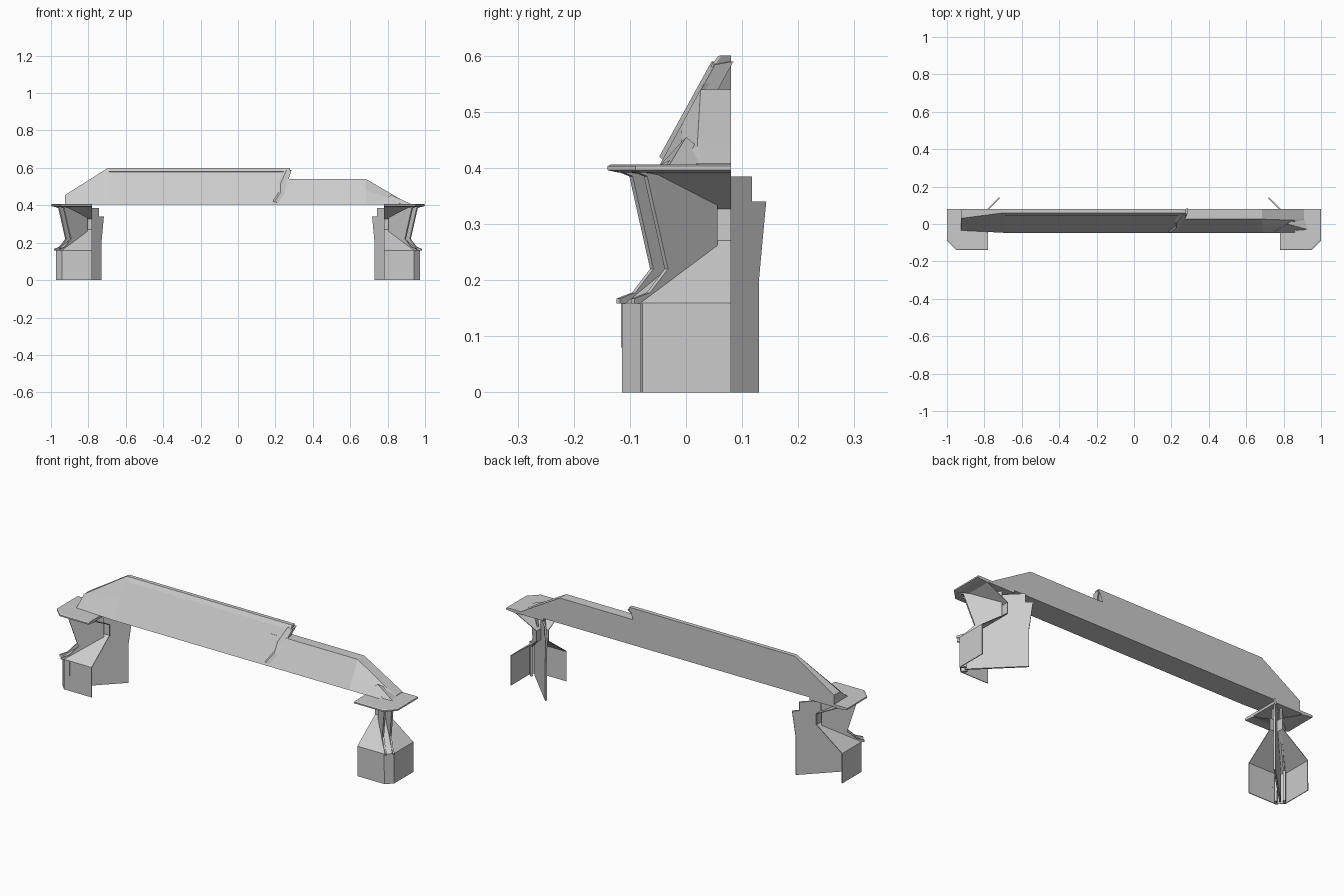
import bpy, bmesh
from mathutils import Vector

if "Cube" in bpy.data.objects:
    bpy.data.objects.remove(bpy.data.objects["Cube"])


def make(name, verts, faces, solid=0.0, smooth=None):
    me = bpy.data.meshes.new(name)
    me.from_pydata([tuple(v) for v in verts], [], faces)
    bm = bmesh.new()
    bm.from_mesh(me)
    bmesh.ops.remove_doubles(bm, verts=bm.verts, dist=1e-5)
    bmesh.ops.recalc_face_normals(bm, faces=bm.faces)
    bm.to_mesh(me)
    bm.free()
    ob = bpy.data.objects.new(name, me)
    bpy.context.collection.objects.link(ob)
    if solid:
        m = ob.modifiers.new("thickness", "SOLIDIFY")
        m.thickness = solid
        m.offset = 0
    return ob


def loft(name, rings, closed=True, caps=True, solid=0.0):
    n = len(rings[0])
    verts = [p for r in rings for p in r]
    faces = []
    for i in range(len(rings) - 1):
        for j in range(n if closed else n - 1):
            k = (j + 1) % n
            faces.append((i * n + j, i * n + k, (i + 1) * n + k, (i + 1) * n + j))
    if caps:
        faces += [tuple(range(n)), tuple(range(len(verts) - n, len(verts)))]
    return make(name, verts, faces, solid)


def corner_ring(s, d, z, c, close=False):
    """L-shaped outline of a pillar, inset by d with corner chamfer c."""
    x, y = 0.972 - d, -0.112 + d
    pts = [(0.78, y), (x - c, y), (x, y + c), (x, 0.08)]
    if close:
        pts.append((0.78, 0.08))
    return [Vector((s * a, b, z)) for a, b in pts]


def diagonal_plate(name, s, outline, half, shift=0.0):
    """Upright plate on the pillar diagonal; outline is (distance out, height)."""
    rings = []
    for w in (shift - half, shift + half):
        rings.append([Vector((s * (0.82 + t + w), 0.04 - t + w, z)) for t, z in outline])
    return loft(name, rings)


def band(name, s, steps):
    return loft(name, [corner_ring(s, d, z, c, True) for d, z, c in steps])


BLADE = [(-0.087, 0), (-0.087, 0.2), (-0.1, 0.34), (-0.075, 0.34), (-0.075, 0.385),
         (0, 0.385), (0, 0.27), (0.122, 0.16), (0.122, 0)]
RIB = [(0, 0.26), (0.115, 0.158), (0.148, 0.158), (0.148, 0.167), (0.12, 0.178),
       (0.088, 0.22), (0.125, 0.385), (0.15, 0.395), (0, 0.395)]

for s, side in ((-1, "left"), (1, "right")):
    # Open two-sided pillar: upright base, narrow neck, flaring head
    steps = [(0, 0, 0.032), (0, 0.158, 0.032), (0.15, 0.27, 0.002),
             (0.15, 0.328, 0.002), (0.03, 0.39, 0.03), (-0.012, 0.396, 0.045)]
    loft(side + "_pillar_shell", [corner_ring(s, d, z, c) for d, z, c in steps],
         closed=False, caps=False, solid=0.004)
    # Stepped cap plate
    band(side + "_cap", s, [(-0.01, 0.392, 0.045), (-0.028, 0.396, 0.05),
                            (-0.028, 0.403, 0.05), (-0.022, 0.406, 0.05)])
    # Diagonal blade and the twin corner ribs
    diagonal_plate(side + "_diagonal_blade", s, BLADE, 0.003)
    for i, w in enumerate((-0.013, 0.013)):
        diagonal_plate(f"{side}_corner_rib_{i + 1}", s, RIB, 0.003, w)
    # Raised corner posts either side of the base groove
    for i, w in enumerate((-0.014, 0.014)):
        diagonal_plate(f"{side}_base_post_{i + 1}", s,
                       [(0.115, 0), (0.136, 0), (0.136, 0.158), (0.115, 0.158)], 0.004, w)
    # Narrow slot panel on the front of the base
    x = s * 0.915
    loft(side + "_slot_panel",
         [[Vector((x + a, y, z)) for a, z in ((-0.008, 0.08), (0.008, 0.08),
                                             (0.008, 0.158), (-0.008, 0.158))]
          for y in (-0.1155, -0.109)])


def section(x, top, ytop, x_top=None, yb=-0.047, grow=0.0):
    """Beam cross-section: upright back, sloping front."""
    xt = x if x_top is None else x_top
    xm = x + (xt - x) * 0.9
    ym = yb + (ytop - yb) * 0.55
    zm = 0.405 + (top - 0.405) * 0.55
    return [Vector((x, 0.08, 0.405)), Vector((x, yb - grow, 0.405)),
            Vector((xm, ym - grow, zm)), Vector((xt, ytop - grow, top)),
            Vector((xt, 0.08, top))]


# Tall part of the beam, tapering at the left and broken at its right end
loft("tall_beam", [section(-0.925, 0.455, 0.03, yb=-0.035), section(-0.695, 0.6, 0.06),
                   section(-0.4, 0.6, 0.06), section(0.2, 0.6, 0.06, 0.278)])
# Lip along the top edge
loft("top_lip", [[Vector((x, y, z)) for y, z in ((0.048, 0.579), (0.044, 0.581),
                                                (0.058, 0.6), (0.062, 0.598))]
                 for x in (-0.69, 0.278)])
# Low part of the beam, tapering to the right
loft("low_beam", [section(0.17, 0.54, 0.026), section(0.685, 0.54, 0.026),
                  section(0.86, 0.438, 0.02), section(0.91, 0.408, 0.03, yb=-0.03)])
# Torn rim at the step between the two parts
rim = [(0.175, 0.215), (0.205, 0.25), (0.195, 0.262), (0.235, 0.285)]
zs = [0.42, 0.47, 0.52, 0.59]
rings = []
for (a, b), z in zip(rim, zs):
    y = -0.047 + (z - 0.405) * 0.55
    rings.append([Vector((a, y + 0.01, z)), Vector(((a + b) / 2, y - 0.009, z)),
                  Vector((b, y - 0.003, z - 0.006)), Vector((b, y + 0.03, z))])
loft("torn_rim", rings)
# Faceted shard at the foot of the right taper
make("right_end_shard", [(0.74, -0.046, 0.405), (0.93, -0.03, 0.405), (0.9, 0.06, 0.405),
                         (0.82, 0.0, 0.455)],
     [(0, 1, 2), (0, 1, 3), (1, 2, 3), (2, 0, 3)])
